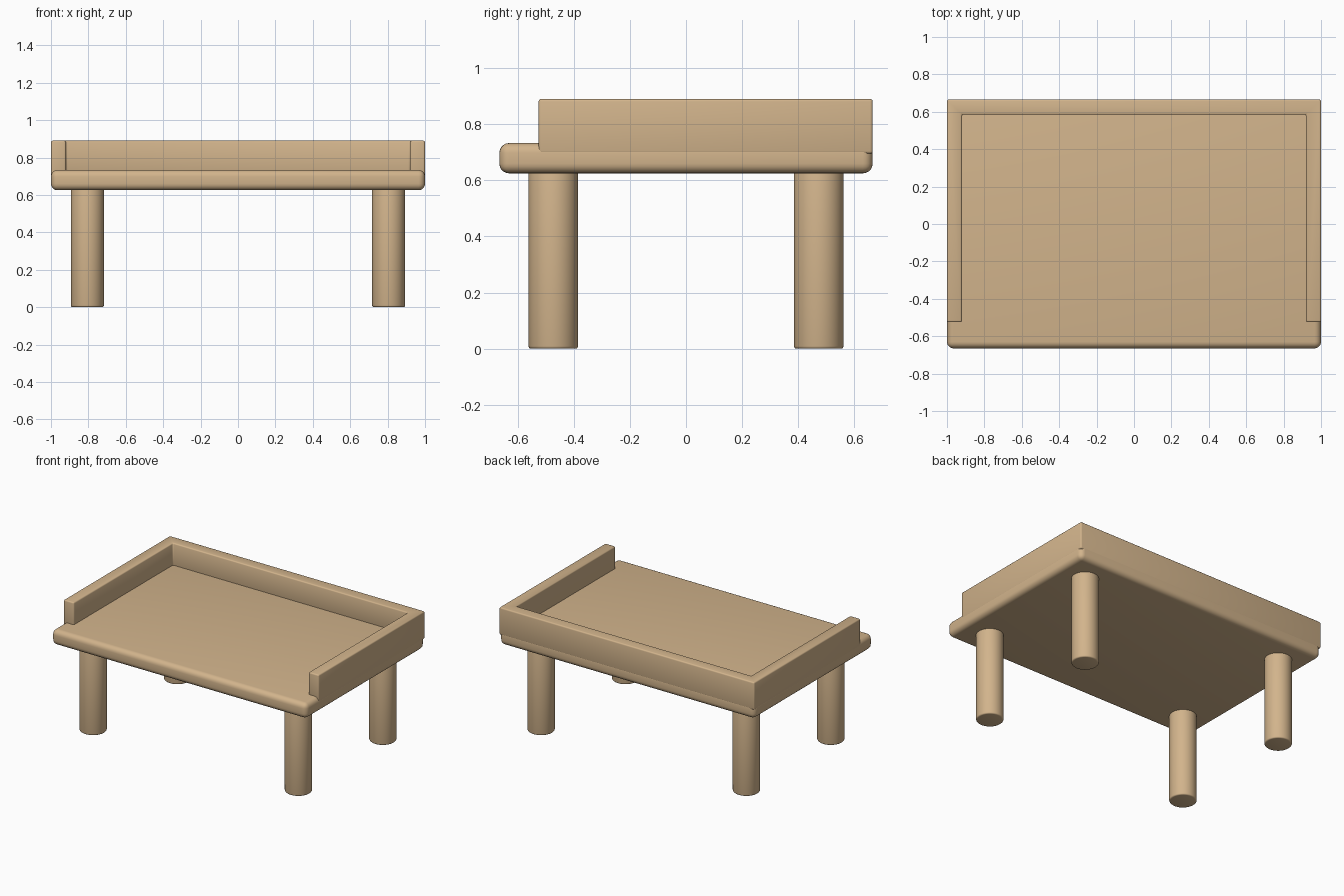
import bpy
import bmesh
import math

cube = bpy.data.objects.get("Cube")
if cube:
    bpy.data.objects.remove(cube, do_unlink=True)

wood = bpy.data.materials.new("tan wood")
wood.use_nodes = True
tan = (0.645, 0.456, 0.262, 1)
wood.diffuse_color = tan
wood.node_tree.nodes["Principled BSDF"].inputs["Base Color"].default_value = tan


def finish(obj, name, bevel, segments):
    """Name the part, colour it, round its edges and smooth it."""
    obj.name = obj.data.name = name
    obj.data.materials.append(wood)
    mod = obj.modifiers.new("rounded edges", "BEVEL")
    mod.width, mod.segments = bevel, segments
    mod.limit_method, mod.angle_limit = "ANGLE", math.radians(40)
    bpy.ops.object.select_all(action="DESELECT")
    obj.select_set(True)
    bpy.context.view_layer.objects.active = obj
    bpy.ops.object.modifier_apply(modifier=mod.name)
    bpy.ops.object.shade_smooth_by_angle(angle=math.radians(35))


def prism(name, outline, z0, z1, bevel, segments):
    """Extrude a flat outline from z0 up to z1."""
    bm = bmesh.new()
    base = bm.faces.new([bm.verts.new((x, y, z0)) for x, y in outline])
    top = bmesh.ops.extrude_face_region(bm, geom=[base])["geom"]
    for v in top:
        if isinstance(v, bmesh.types.BMVert):
            v.co.z = z1
    bmesh.ops.recalc_face_normals(bm, faces=bm.faces)
    mesh = bpy.data.meshes.new(name)
    bm.to_mesh(mesh)
    bm.free()
    obj = bpy.data.objects.new(name, mesh)
    bpy.context.collection.objects.link(obj)
    finish(obj, name, bevel, segments)


X, Y = 1.0, 0.665      # half width and half depth
RAIL = 0.08            # rail thickness
RAIL_FRONT = -0.525

# Table top
prism("table_top", [(-X, -Y), (X, -Y), (X, Y), (-X, Y)], 0.625, 0.733, 0.035, 5)

# U-shaped rail round the back and sides
inner = X - RAIL
prism("rail", [(-X, RAIL_FRONT), (-inner, RAIL_FRONT), (-inner, Y - RAIL),
               (inner, Y - RAIL), (inner, RAIL_FRONT), (X, RAIL_FRONT),
               (X, Y), (-X, Y)], 0.695, 0.89, 0.009, 3)

# Four round legs
for side, sx in (("left", 1), ("right", -1)):
    for end, sy in (("front", -1), ("back", 1)):
        bpy.ops.mesh.primitive_cylinder_add(
            vertices=48, radius=0.088, depth=0.64,
            location=(sx * 0.805, sy * 0.473, 0.32))
        finish(bpy.context.object, f"{end}_{side}_leg", 0.009, 3)
